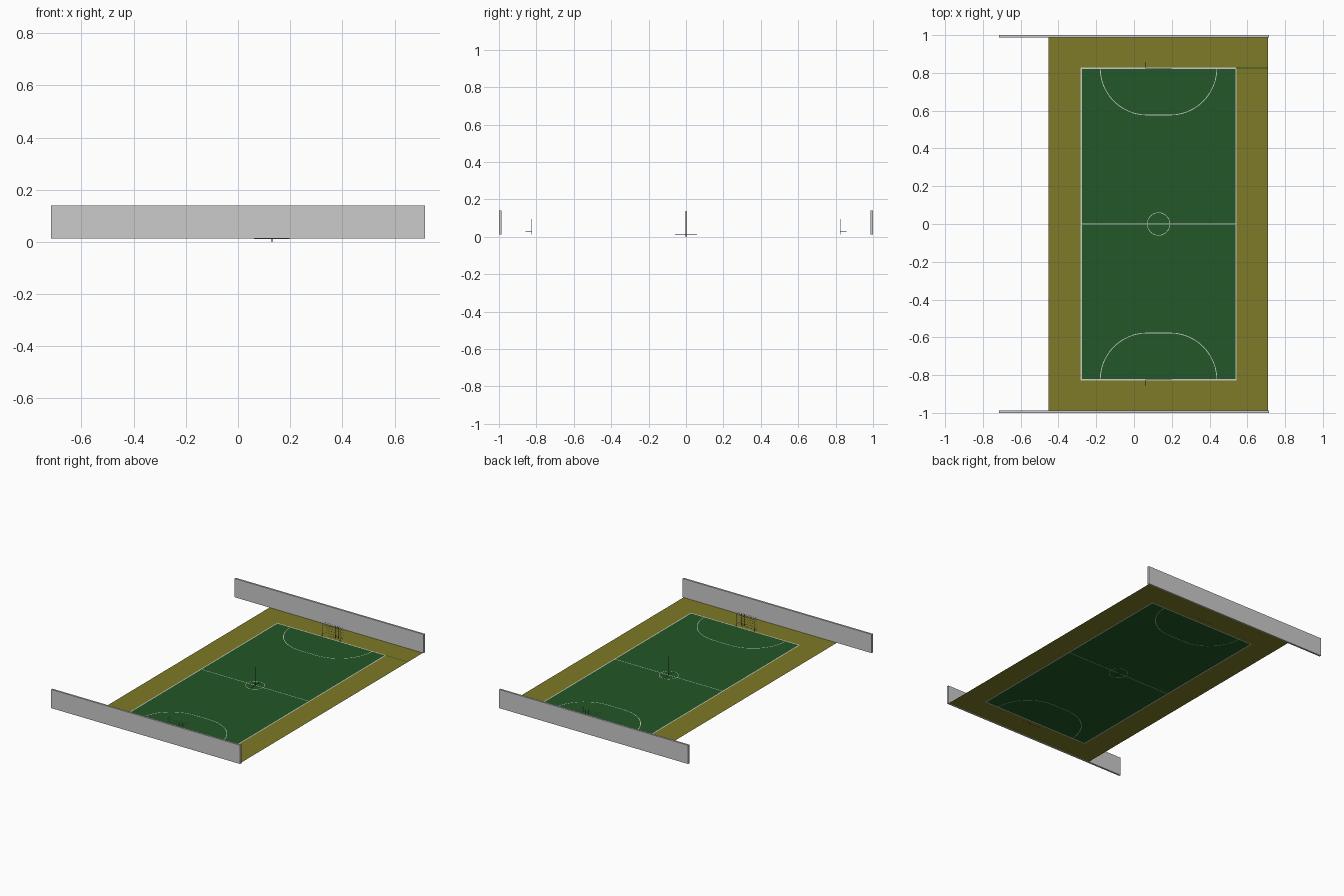
import bpy, bmesh, math
from mathutils import Vector

if "Cube" in bpy.data.objects:
    bpy.data.objects.remove(bpy.data.objects["Cube"])

Z = 0.012          # ground level
CX = 0.13          # pitch centre line
X0, X1, Y1 = -0.28, 0.54, 0.825


def material(name, rgb):
    m = bpy.data.materials.new(name)
    m.diffuse_color = (*rgb, 1)
    m.use_nodes = True
    m.node_tree.nodes["Principled BSDF"].inputs["Base Color"].default_value = m.diffuse_color
    return m


OLIVE = material("olive_surround", (0.21, 0.195, 0.02))
GREEN = material("green_turf", (0.016, 0.095, 0.02))
WHITE = material("white_paint", (0.9, 0.9, 0.9))
DARK = material("dark_net", (0.05, 0.05, 0.05))


def finish(name, bm, mat=None):
    me = bpy.data.meshes.new(name)
    bm.to_mesh(me)
    bm.free()
    ob = bpy.data.objects.new(name, me)
    bpy.context.collection.objects.link(ob)
    if mat:
        me.materials.append(mat)
    return ob


def sheet(name, rects, mat, z=Z):
    bm = bmesh.new()
    for a, b, c, d in rects:
        bm.faces.new([bm.verts.new((x, y, z)) for x, y in ((a, c), (b, c), (b, d), (a, d))])
    return finish(name, bm, mat)


def ribbon(name, pts, width, closed=False, lift=0.0004):
    """Painted line, readable from above and below the flat turf."""
    bm = bmesh.new()
    n = len(pts)
    P = [Vector(p) for p in pts]
    for z in (Z + lift, Z - lift):
        rows = []
        for i, p in enumerate(P):
            a = P[i - 1] if (closed or i) else p
            b = P[(i + 1) % n] if (closed or i < n - 1) else p
            d1 = (p - a) if p != a else (b - p)
            d2 = (b - p) if p != b else (p - a)
            d1, d2 = d1.normalized(), d2.normalized()
            t = (d1 + d2).normalized()
            side = Vector((-t.y, t.x)) * (width / 2 / max(t.dot(d1), 0.5))
            rows.append([bm.verts.new((*(p + s * side), z)) for s in (-1, 1)])
        for i in range(n if closed else n - 1):
            r, q = rows[i], rows[(i + 1) % n]
            bm.faces.new((r[0], q[0], q[1], r[1]))
    return finish(name, bm, WHITE)


def box(name, lo, hi, mat=None):
    bm = bmesh.new()
    bmesh.ops.create_cube(bm, size=1)
    for v in bm.verts:
        v.co = [(l + h) / 2 + c * (h - l) for l, h, c in zip(lo, hi, v.co)]
    return finish(name, bm, mat)


def rods(name, segments, radius, mat=None):
    cu = bpy.data.curves.new(name, 'CURVE')
    cu.dimensions = '3D'
    cu.bevel_depth = radius
    cu.bevel_resolution = 0
    cu.use_fill_caps = True
    for seg in segments:
        sp = cu.splines.new('POLY')
        sp.points.add(len(seg) - 1)
        for p, co in zip(sp.points, seg):
            p.co = (*co, 1)
    ob = bpy.data.objects.new(name, cu)
    bpy.context.collection.objects.link(ob)
    if mat:
        cu.materials.append(mat)
    return ob


# Flat surround framing the turf
GX0, GX1, GY = -0.452, 0.71, 0.992
sheet("surround", [(GX0, GX1, Y1, GY), (GX0, GX1, -GY, -Y1),
                   (GX0, X0, -Y1, Y1), (X1, GX1, -Y1, Y1)], OLIVE)
sheet("turf", [(X0, X1, -Y1, Y1)], GREEN)
sheet("turf_strip", [(X1, GX1, Y1 - 0.003, Y1 + 0.003)], GREEN, Z + 0.0004)

# Painted markings
ribbon("boundary_line", [(X0, -Y1), (X1, -Y1), (X1, Y1), (X0, Y1)], 0.007, True)
ribbon("halfway_line", [(X0, 0), (X1, 0)], 0.004)
ribbon("centre_circle", [(CX + 0.06 * math.cos(i * math.pi / 16), 0.06 * math.sin(i * math.pi / 16))
                         for i in range(32)], 0.003, True)

for s, end in ((1, "back"), (-1, "front")):
    # End wall
    box(end + "_wall", (-0.716, min(s * 0.987, s), Z), (0.716, max(s * 0.987, s), 0.14))

    # Goal area: two quarter circles joined by a straight
    R, H = 0.248, 0.061
    arc = [math.radians(i * 7.5) for i in range(13)]
    pts = [(CX + H + R * math.cos(a), s * (Y1 - R * math.sin(a))) for a in arc]
    pts += [(CX - H - R * math.cos(a), s * (Y1 - R * math.sin(a))) for a in reversed(arc)]
    ribbon(end + "_goal_area", pts, 0.004)

    # Goal frame and net
    W, top, ya, yb = 0.068, 0.095, s * Y1, s * 0.858
    l, r = CX - W, CX + W
    rods(end + "_goal_frame", [[(l, ya, Z), (l, ya, top), (r, ya, top), (r, ya, Z)]], 0.002)
    net = []
    for x in (l, r):
        net += [[(x, ya, z), (x, yb, z)] for z in (0.03, top)]
    for i in range(8):
        x = l + (r - l) * i / 7
        net.append([(x, yb, Z), (x, yb, top)])
    for i in range(6):
        z = Z + (top - Z) * i / 5
        net.append([(l, yb, z), (r, yb, z)])
    rods(end + "_goal_net", net, 0.0006, DARK)

# Centre pole with its ground bar
rods("centre_pole", [[(CX, 0, 0), (CX, 0, 0.138)]], 0.002, DARK)
rods("centre_ground_bar", [[(CX, -0.06, Z), (CX, 0.06, Z)]], 0.001, DARK)
